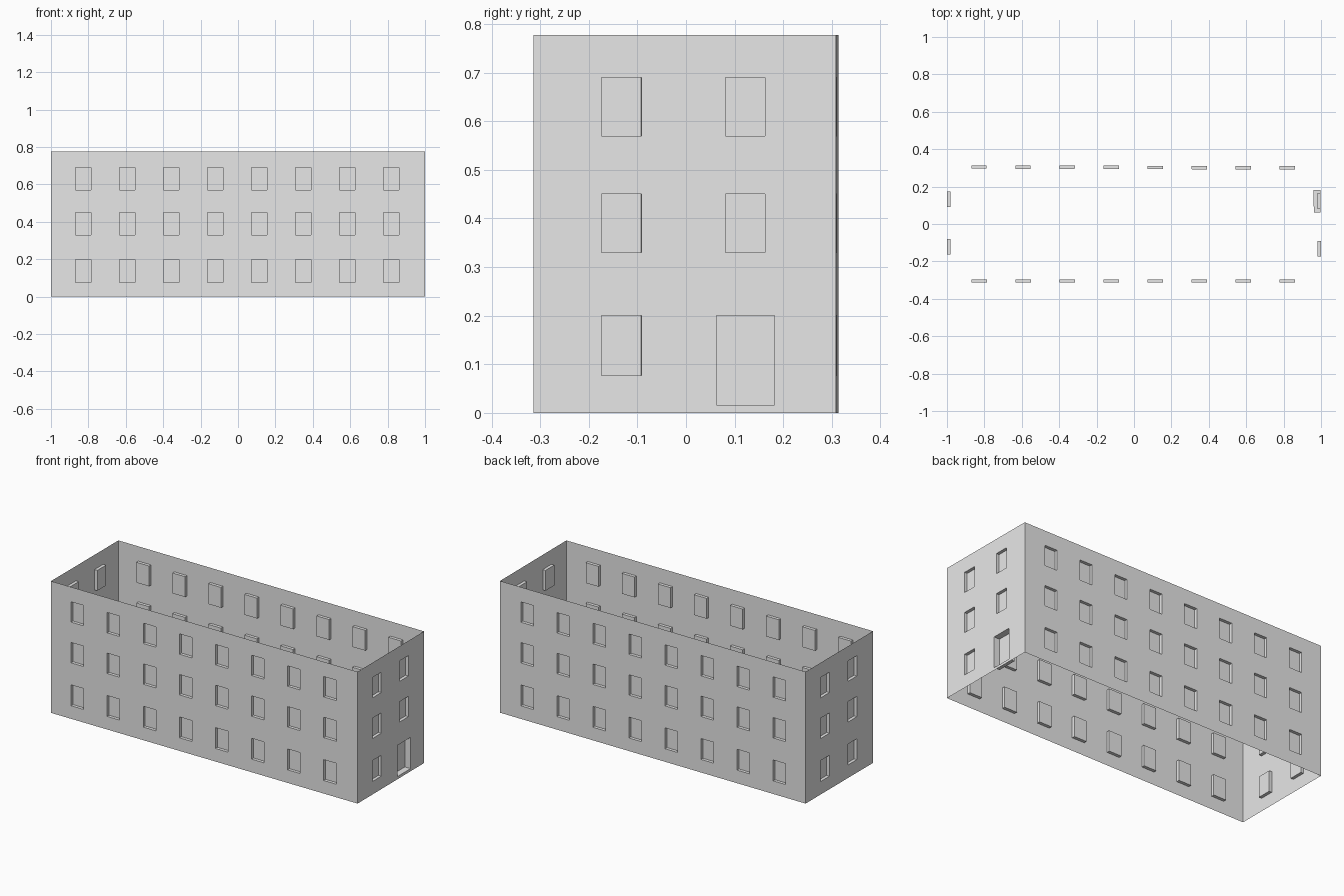
import bpy
import bmesh
from mathutils import Vector

if "Cube" in bpy.data.objects:
    bpy.data.objects.remove(bpy.data.objects["Cube"], do_unlink=True)

# One plain grey for the whole shell
grey = bpy.data.materials.new("wall_grey")
grey.use_nodes = True
grey.diffuse_color = (0.8, 0.8, 0.8, 1)
grey.node_tree.nodes["Principled BSDF"].inputs["Base Color"].default_value = (0.8, 0.8, 0.8, 1)

HEIGHT = 0.777
WINDOW_W = 0.082
WINDOW_DEPTH = 0.018
FLOORS = [(0.077, 0.2), (0.33, 0.45), (0.57, 0.69)]


def window_rows(count, spacing, shift):
    """Openings as (u0, u1, z0, z1, depth), u measured from the wall's middle."""
    rows = []
    for i in range(count):
        u = (i - (count - 1) / 2) * spacing + shift
        for z0, z1 in FLOORS:
            rows.append((u - WINDOW_W / 2, u + WINDOW_W / 2, z0, z1, WINDOW_DEPTH))
    return rows


def build_wall(name, start, end, openings):
    """Single-sheet wall from start to end, with recessed boxes set inward."""
    start, end = Vector((*start, 0)), Vector((*end, 0))
    middle = (start + end) / 2
    along = (end - start).normalized()
    inward = Vector((0, 0, 1)).cross(along)
    half = (end - start).length / 2
    bm = bmesh.new()

    def point(u, z, depth=0):
        return middle + along * u + inward * depth + Vector((0, 0, z))

    def quad(points):
        bm.faces.new([bm.verts.new(p) for p in points])

    # Flat wall around the openings
    us = sorted({-half, half} | {round(u, 5) for o in openings for u in o[:2]})
    zs = sorted({0, HEIGHT} | {z for o in openings for z in o[2:4]})
    for u0, u1 in zip(us, us[1:]):
        for z0, z1 in zip(zs, zs[1:]):
            u, z = (u0 + u1) / 2, (z0 + z1) / 2
            if not any(o[0] < u < o[1] and o[2] < z < o[3] for o in openings):
                quad([point(u0, z0), point(u1, z0), point(u1, z1), point(u0, z1)])

    # Recessed panels and their reveals
    for u0, u1, z0, z1, depth in openings:
        corners = [(u0, z0), (u1, z0), (u1, z1), (u0, z1)]
        quad([point(u, z, depth) for u, z in corners])
        for a, b in zip(corners, corners[1:] + corners[:1]):
            quad([point(*a), point(*b), point(*b, depth), point(*a, depth)])

    bmesh.ops.remove_doubles(bm, verts=bm.verts, dist=0.0005)
    mesh = bpy.data.meshes.new(name)
    bm.to_mesh(mesh)
    bm.free()
    mesh.materials.append(grey)
    bpy.context.collection.objects.link(bpy.data.objects.new(name, mesh))


# Corners, slightly out of square at the back
front_right, front_left = (-1, -0.314), (1, -0.314)
back_left, back_right = (0.997, 0.309), (-1, 0.314)

# Long walls with eight columns of windows
build_wall("front_wall", front_right, front_left, window_rows(8, 0.2355, -0.004))
build_wall("back_wall", back_left, back_right, window_rows(8, 0.2355, 0.003))

# End walls; one has a doorway in place of a ground-floor window
door = (0.065, 0.185, 0.016, 0.2, 0.037)
end_windows = [o for o in window_rows(2, 0.255, -0.003) if o[0] < 0 or o[2] > 0.2]
build_wall("entrance_wall", front_left, back_left, end_windows + [door])
build_wall("far_end_wall", back_right, front_right, window_rows(2, 0.255, -0.005))
